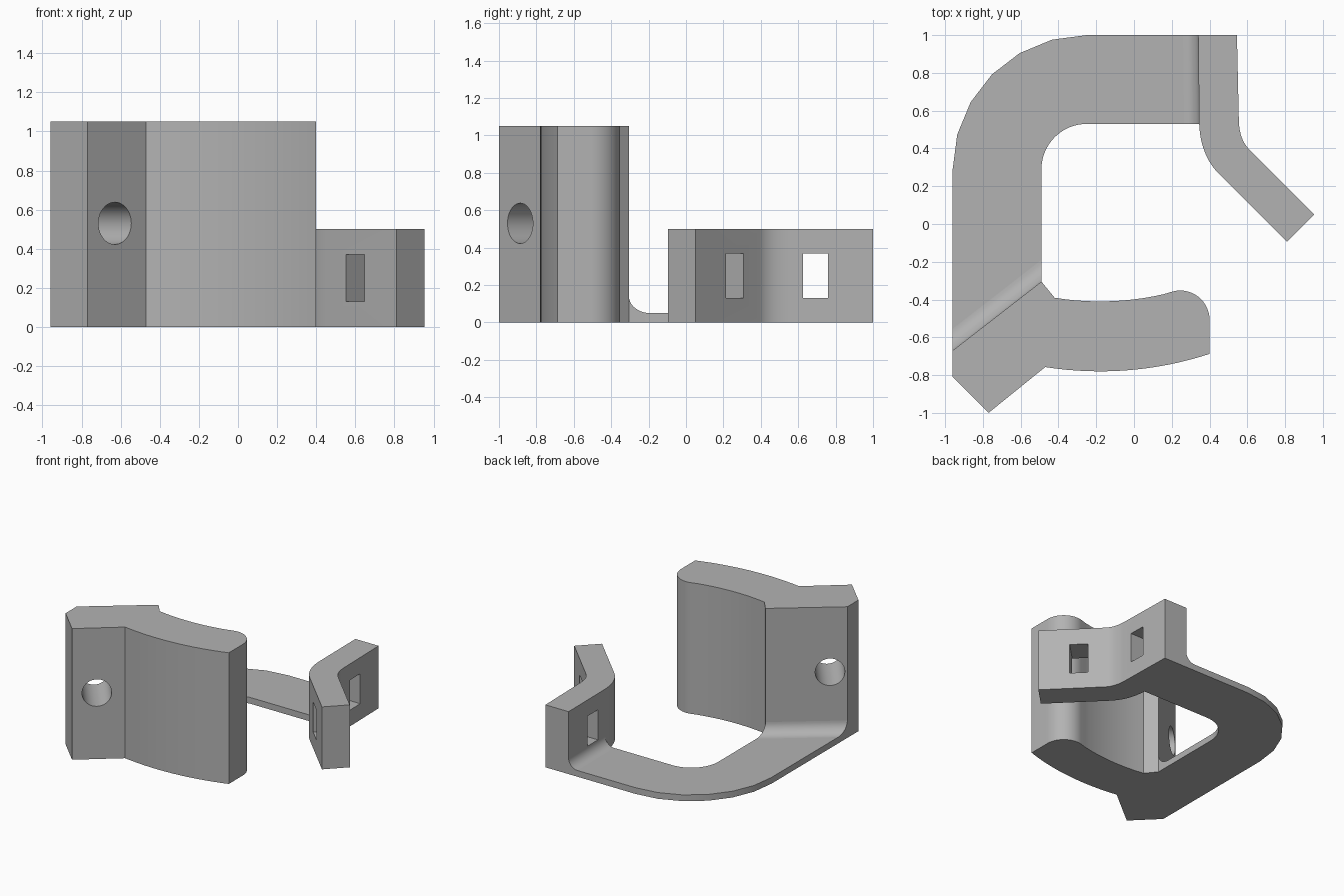
import bpy
import bmesh
from math import sin, cos, radians, sqrt, pi
from mathutils import Vector, Matrix

cube = bpy.data.objects.get("Cube")
if cube:
    bpy.data.objects.remove(cube, do_unlink=True)

grey = bpy.data.materials.new("plain grey")
grey.use_nodes = True
grey.diffuse_color = (0.45, 0.45, 0.45, 1)
grey.node_tree.nodes["Principled BSDF"].inputs["Base Color"].default_value = grey.diffuse_color


def arc(cx, cy, r, a0, a1, n):
    """Points on a circle from angle a0 to a1 in degrees."""
    angles = [radians(a0 + (a1 - a0) * i / n) for i in range(n + 1)]
    return [(cx + r * cos(a), cy + r * sin(a)) for a in angles]


def bend(a, b, c, n=10):
    """Smooth bend from a to c, steered by b."""
    a, b, c = Vector(a), Vector(b), Vector(c)
    ts = [i / n for i in range(n + 1)]
    return [tuple(a * (1 - t) ** 2 + b * 2 * t * (1 - t) + c * t * t) for t in ts]


def finish(name, bm):
    bmesh.ops.recalc_face_normals(bm, faces=bm.faces)
    mesh = bpy.data.meshes.new(name)
    bm.to_mesh(mesh)
    bm.free()
    mesh.materials.append(grey)
    obj = bpy.data.objects.new(name, mesh)
    bpy.context.collection.objects.link(obj)
    return obj


def loft(name, ring_a, ring_b):
    """Closed solid between two matching rings."""
    bm = bmesh.new()
    a = [bm.verts.new(p) for p in ring_a]
    b = [bm.verts.new(p) for p in ring_b]
    bm.faces.new(a)
    bm.faces.new(b)
    for i in range(len(a)):
        j = (i + 1) % len(a)
        bm.faces.new((a[i], a[j], b[j], b[i]))
    return finish(name, bm)


def prism(name, outline, height):
    return loft(name, [(x, y, 0) for x, y in outline], [(x, y, height) for x, y in outline])


def fillet(name, start, end, step, r):
    """Concave strip on the strap, from start to end, growing along step."""
    profile = [(1 - cos(t), 1 - sin(t)) for t in [i * pi / 20 for i in range(11)]]
    profile = [(d, z) for d, z in profile] + [(0, 0)]

    def ring(p):
        return [(p[0] + step[0] * d, p[1] + step[1] * d, STRAP + r * z) for d, z in profile]
    return loft(name, ring(start), ring(end))


def cut(target, cutter):
    mod = target.modifiers.new("opening", "BOOLEAN")
    mod.operation = "DIFFERENCE"
    mod.solver = "EXACT"
    mod.object = cutter
    bpy.context.view_layer.objects.active = target
    bpy.ops.object.modifier_apply(modifier=mod.name)
    bpy.data.objects.remove(cutter, do_unlink=True)


def slot_cutter(x, y, turn):
    bm = bmesh.new()
    place = Matrix.Translation((x, y, 0.25)) @ Matrix.Rotation(radians(turn), 4, "Z")
    bmesh.ops.create_cube(bm, size=1, matrix=place @ Matrix.Diagonal((0.5, 0.135, 0.24, 1)))
    return finish("slot_cutter", bm)


STRAP, TALL, LOW = 0.05, 1.05, 0.5

# Tall block: angled foot with a curved, round-ended arm
CX, CY, R_OUT, R_IN = -0.18, 1.09, 1.87, 1.5
xs_out = [-0.47 + 0.87 * i / 16 for i in range(17)]
xs_in = [0.207 - 0.627 * i / 12 for i in range(1, 13)]
outline = [(-0.96, -0.67), (-0.96, -0.81), (-0.77, -1.0)]
outline += [(x, CY - sqrt(R_OUT ** 2 - (x - CX) ** 2)) for x in xs_out]
outline += arc(0.245, -0.507, 0.155, 0, 104, 14)
outline += [(x, CY - sqrt(R_IN ** 2 - (x - CX) ** 2)) for x in xs_in]
outline += [(-0.49, -0.305)]
block = prism("tall_block", outline, TALL)

# Round bolt hole, square to the angled foot
axis = Vector((-0.618, 0.786, 0))
bm = bmesh.new()
spot = Matrix.Translation(Vector((-0.63, -0.886, 0.53)) + axis * 0.15)
turn = axis.to_track_quat("Z", "Y").to_matrix().to_4x4()
bmesh.ops.create_cone(bm, cap_ends=True, segments=40, radius1=0.108, radius2=0.108,
                      depth=1.0, matrix=spot @ turn)
cut(block, finish("hole_cutter", bm))

# Flat strap, faceted outside the corner and round inside it
outline = [(0.34, 1.0)] + arc(-0.25, 0.29, 0.71, 90, 180, 6)
outline += [(-0.96, -0.67), (-0.49, -0.305)]
outline += arc(-0.25, 0.29, 0.24, 180, 90, 16) + [(0.345, 0.53)]
strap = prism("flat_strap", outline, STRAP)

# Low hooked wall with two slots
outline = [(0.34, 1.0)] + bend((0.345, 0.53), (0.352, 0.363), (0.45, 0.265))
outline += [(0.81, -0.095), (0.955, 0.05)]
outline += bend((0.61, 0.395), (0.557, 0.448), (0.555, 0.55)) + [(0.545, 1.0)]
hook = prism("hooked_wall", outline, LOW)
cut(hook, slot_cutter(0.45, 0.692, 0))
cut(hook, slot_cutter(0.67, 0.186, 45))

# Fillets where the strap meets the two uprights
parts = [block, strap, hook,
         fillet("block_fillet", (-0.96, -0.67), (-0.49, -0.305), (0, 0.115), 0.09),
         fillet("wall_fillet", (0.34, 1.0), (0.345, 0.53), (-0.08, 0), 0.08)]

for obj in bpy.context.selected_objects:
    obj.select_set(False)
for obj in parts:
    obj.select_set(True)
bpy.context.view_layer.objects.active = block
bpy.ops.object.shade_smooth_by_angle(angle=radians(30))
